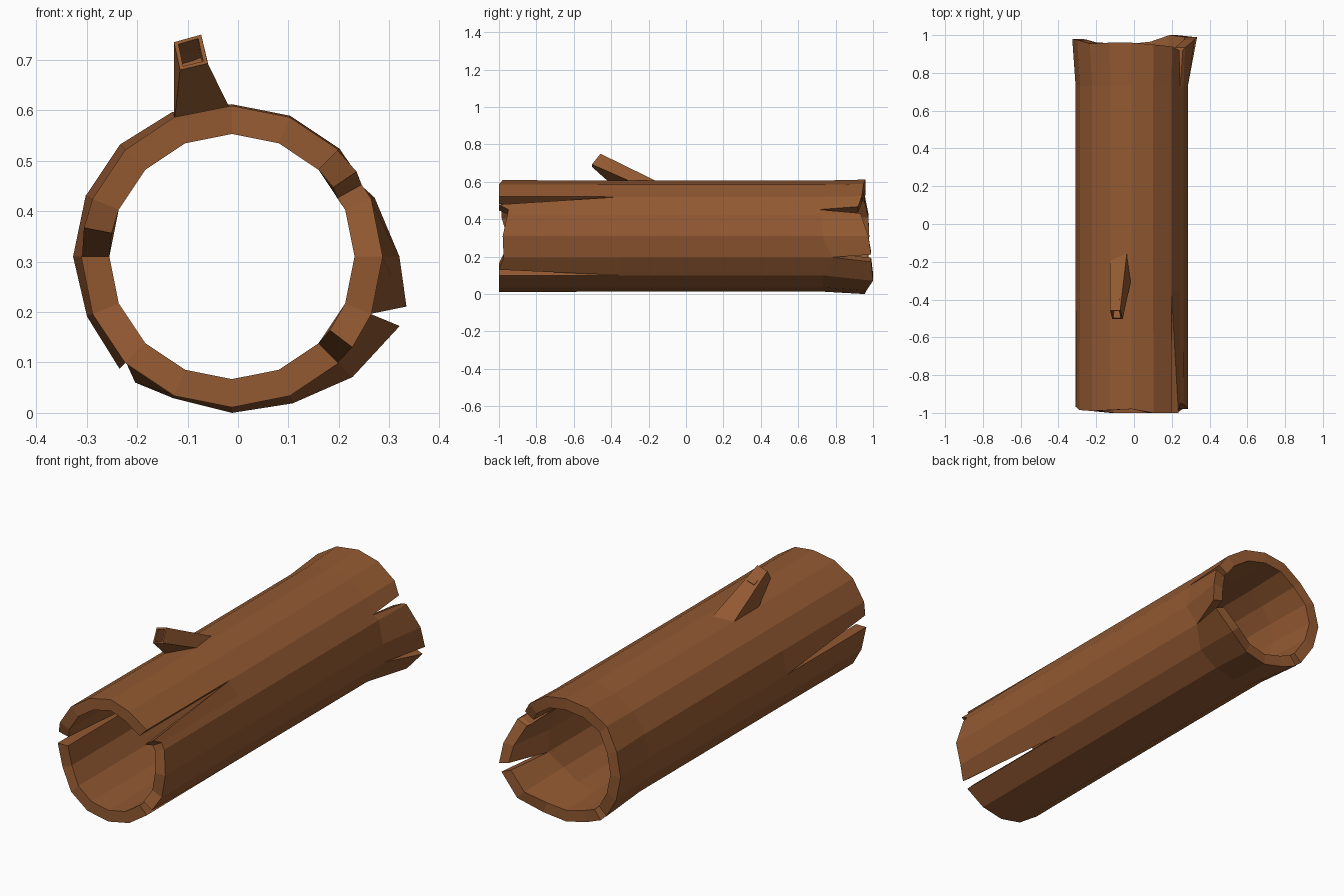
import bpy, bmesh, math
from mathutils import Vector

if "Cube" in bpy.data.objects:
    bpy.data.objects.remove(bpy.data.objects["Cube"])

bark = bpy.data.materials.new("bark brown")
bark.diffuse_color = (0.29, 0.10, 0.031, 1)
bark.use_nodes = True
bark.node_tree.nodes["Principled BSDF"].inputs["Base Color"].default_value = bark.diffuse_color

CX, CZ = -0.012, 0.31          # axis of the log
BODY, FRONT, INNER, WALL = 0.297, 0.299, 0.243, 0.056

# columns around the log: clockwise degrees from top, front y, back y, back radius
COLS = [(0, -.98, .96, .302), (22.5, -1, .95, .302), (45, -1, .94, .302),
        (61, -.95, .92, .297), (67.5, -.955, .935, .306), (90, -.98, .975, .332),
        (112.5, -.975, .99, .360), (135, -1, 1, .338), (157.5, -1, .965, .315),
        (180, -1, .955, .310), (202.5, -1, .955, .304), (225, -.99, .96, .315),
        (247.5, -.965, .975, .311), (270, -.97, .98, .315), (292.5, -.985, .975, .314),
        (315, -.99, .955, .314), (337.5, -.985, .96, .310)]
# splits in the rims: column -> edge angle before, edge angle after, tip y
FRONT_SPLITS = {45: (45, 55.7, -.35), 135: (127, 135, -.35), 270: (270, 281, -.35)}
BACK_SPLITS = {61: (58, 65.5, .71), 112.5: (106, 112.5, .78), 225: (217.5, 225, .68)}


def finish(name, bm):
    bmesh.ops.remove_doubles(bm, verts=bm.verts, dist=0.0005)
    bmesh.ops.recalc_face_normals(bm, faces=bm.faces)
    mesh = bpy.data.meshes.new(name)
    bm.to_mesh(mesh)
    bm.free()
    mesh.materials.append(bark)
    obj = bpy.data.objects.new(name, mesh)
    bpy.context.collection.objects.link(obj)


def point(deg, r, y):
    a = math.radians(deg)
    return Vector((CX + r * math.sin(a), y, CZ + r * math.cos(a)))


def profile(col, side):
    """Outer and inner points of one column, front to back; side 0/1 = edge before/after a split."""
    deg, fy, by, br = col
    f = FRONT_SPLITS.get(deg, (deg, deg, -.35))
    b = BACK_SPLITS.get(deg, (deg, deg, .73))
    flat = 0.983 if deg == 61 else 1       # extra column lies on the flat of a side
    rows = [(f[side], FRONT * flat, INNER * flat, fy), (deg, BODY * flat, INNER * flat, f[2]),
            (deg, BODY * flat, INNER * flat, b[2]), (b[side], br, br - WALL, by)]
    return ([point(a, ro, y) for a, ro, ri, y in rows],
            [point(a, ri, y) for a, ro, ri, y in rows])


# hollow log
bm = bmesh.new()


def quad(*pts):
    bm.faces.new([bm.verts.new(p) for p in pts])


for i, col in enumerate(COLS):
    nxt = COLS[(i + 1) % len(COLS)]
    (ao, ai), (bo, bi) = profile(col, 1), profile(nxt, 0)
    for k in range(3):
        quad(ao[k], bo[k], bo[k + 1], ao[k + 1])
        quad(ai[k], ai[k + 1], bi[k + 1], bi[k])
    for k in (0, 3):                       # rim faces
        quad(ao[k], ai[k], bi[k], bo[k])
    for splits, k in ((FRONT_SPLITS, 0), (BACK_SPLITS, 2)):   # walls of the splits
        if col[0] in splits:
            for side in (0, 1):
                o, n = profile(col, side)
                quad(o[k], o[k + 1], n[k + 1], n[k])
finish("hollow_log", bm)

# branch stub with a hollow tip
bm = bmesh.new()
base = [(-.127, -.18, .575), (-.035, -.13, .59), (-.012, -.28, .595), (-.127, -.38, .57)]
tip = [(-.127, -.457, .735), (-.073, -.457, .75), (-.06, -.503, .693), (-.115, -.503, .68)]
lo = [bm.verts.new(p) for p in base]
hi = [bm.verts.new(p) for p in tip]
for k in range(4):
    bm.faces.new((lo[k], lo[(k + 1) % 4], hi[(k + 1) % 4], hi[k]))
bm.faces.new(lo[::-1])
end = bm.faces.new(hi)
bmesh.ops.recalc_face_normals(bm, faces=bm.faces)
bmesh.ops.inset_individual(bm, faces=[end], thickness=0.011)
hole = bmesh.ops.extrude_discrete_faces(bm, faces=[end])["faces"][0]
bmesh.ops.translate(bm, verts=hole.verts, vec=(0.005, 0.09, -0.035))
finish("branch_stub", bm)
